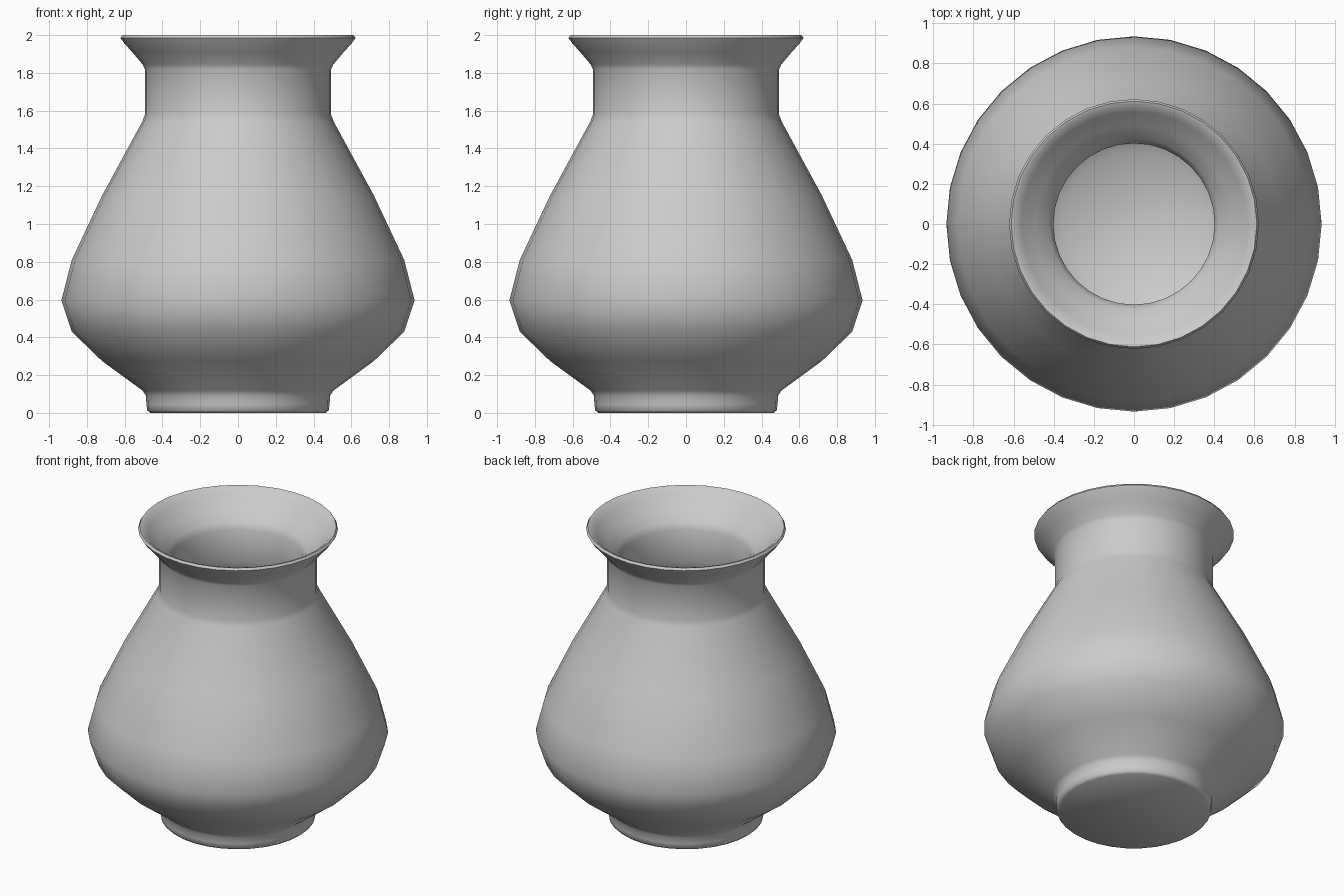
import bpy, bmesh, math

if "Cube" in bpy.data.objects:
    bpy.data.objects.remove(bpy.data.objects["Cube"])

SEGMENTS = 32

# Closed half-section (radius, height): foot, belly, neck, flared rim, then the inside
outer = [(0, 0), (0.465, 0), (0.48, 0.013), (0.485, 0.045), (0.487, 0.09),
         (0.505, 0.118), (0.72, 0.275), (0.88, 0.43), (0.935, 0.595), (0.88, 0.81),
         (0.72, 1.15), (0.505, 1.545), (0.493, 1.58), (0.493, 1.82), (0.505, 1.845),
         (0.56, 1.91), (0.605, 1.96), (0.622, 1.985), (0.612, 2.0)]
inner = [(0.595, 1.995), (0.56, 1.96), (0.49, 1.89), (0.425, 1.835), (0.402, 1.79),
         (0.402, 1.57), (0.425, 1.50), (0.635, 1.11), (0.785, 0.78), (0.83, 0.60),
         (0.79, 0.47), (0.66, 0.355), (0.45, 0.205), (0.36, 0.13), (0, 0.12)]

# Vase body: spin the section around z
bm = bmesh.new()
verts = [bm.verts.new((r, 0, z)) for r, z in outer + inner]
edges = [bm.edges.new(pair) for pair in zip(verts, verts[1:])]
bmesh.ops.spin(bm, geom=verts + edges, cent=(0, 0, 0), axis=(0, 0, 1),
               angle=math.tau, steps=SEGMENTS, use_duplicate=False)
bmesh.ops.remove_doubles(bm, verts=bm.verts, dist=0.0005)
bmesh.ops.recalc_face_normals(bm, faces=bm.faces)
mesh = bpy.data.meshes.new("vase")
bm.to_mesh(mesh)
bm.free()
vase = bpy.data.objects.new("vase", mesh)
bpy.context.collection.objects.link(vase)

# Smooth shading
bpy.context.view_layer.objects.active = vase
vase.select_set(True)
bpy.ops.object.shade_smooth_by_angle(angle=math.radians(50))
